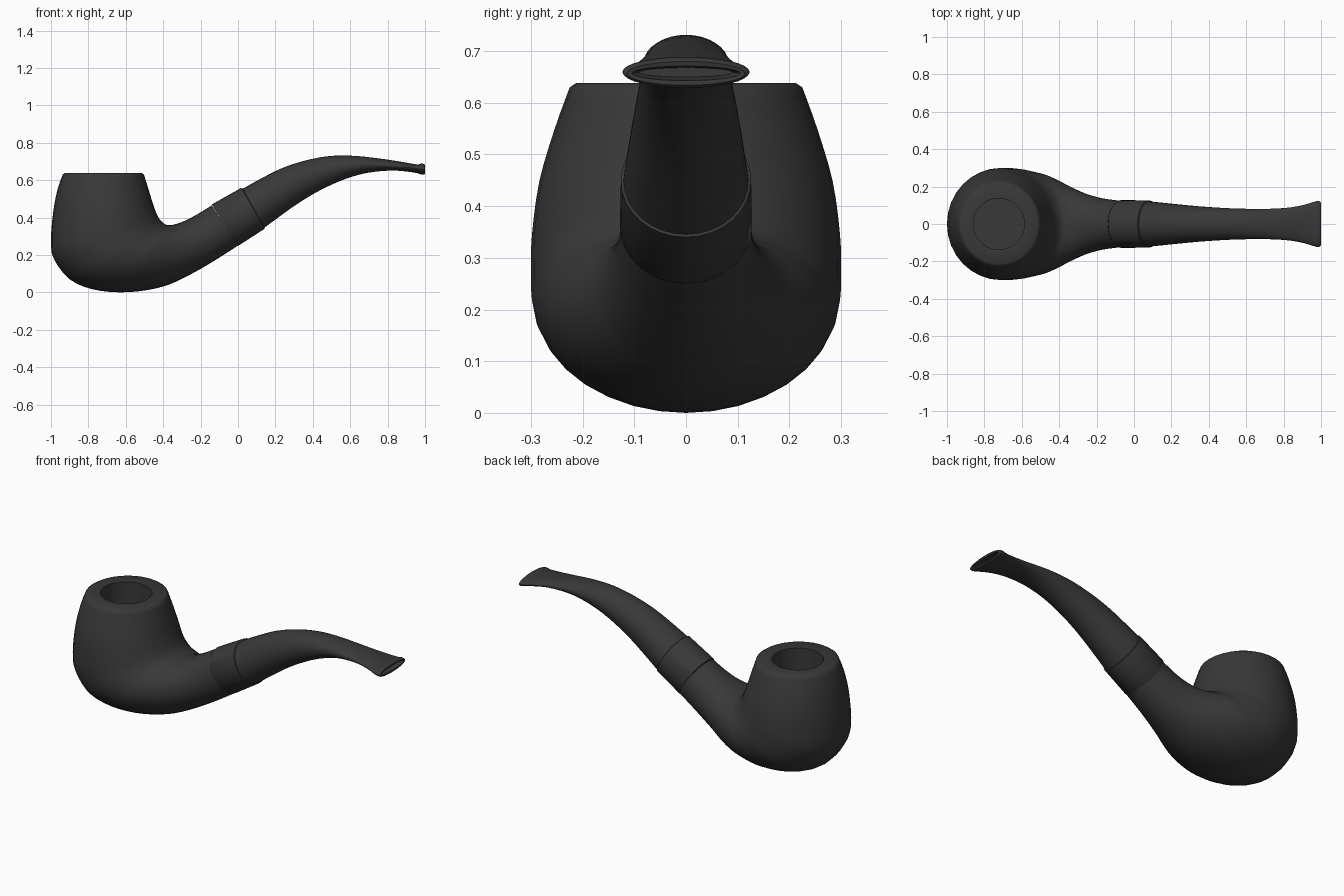
import bpy, bmesh, math
from mathutils import Vector

SEGS = 32
mat = bpy.data.materials.new("dark_grey")
mat.diffuse_color = (0.04, 0.04, 0.04, 1)


def smooth(rows, steps=3):
    """Catmull-Rom interpolation of section rows."""
    out = []
    for i in range(len(rows) - 1):
        p0, p1, p2, p3 = (Vector(rows[max(0, min(len(rows) - 1, i + k))]) for k in (-1, 0, 1, 2))
        for s in range(steps):
            t = s / steps
            out.append(0.5 * (2 * p1 + (p2 - p0) * t + (2 * p0 - 5 * p1 + 4 * p2 - p3) * t * t
                              + (3 * p1 - p0 - 3 * p2 + p3) * t ** 3))
    return out + [Vector(rows[-1])]


def loft(name, rows):
    """Elliptical rings; row = outer x, outer z, inner x, inner z, half width in y."""
    bm = bmesh.new()
    rings = []
    for ax, az, bx, bz, w in rows:
        a, b = Vector((ax, 0, az)), Vector((bx, 0, bz))
        c, u = (a + b) / 2, (b - a) / 2
        rings.append([bm.verts.new(c + u * math.cos(t) + Vector((0, w * math.sin(t), 0)))
                      for t in (2 * math.pi * i / SEGS for i in range(SEGS))])
    for r, q in zip(rings, rings[1:]):
        for i in range(SEGS):
            j = (i + 1) % SEGS
            bm.faces.new((r[i], r[j], q[j], q[i]))
    bm.faces.new(rings[0])
    bm.faces.new(rings[-1])
    bmesh.ops.recalc_face_normals(bm, faces=bm.faces)
    me = bpy.data.meshes.new(name)
    bm.to_mesh(me)
    bm.free()
    me.materials.append(mat)
    ob = bpy.data.objects.new(name, me)
    bpy.context.collection.objects.link(ob)
    bpy.ops.object.select_all(action='DESELECT')
    ob.select_set(True)
    bpy.context.view_layer.objects.active = ob
    bpy.ops.object.shade_smooth_by_angle(angle=math.radians(40))
    return ob


# Bowl sweeping round into the shank, with the tobacco chamber inside
chamber = [(-0.86, 0.2, -0.585, 0.2, 0.137), (-0.86, 0.635, -0.585, 0.635, 0.137)]
rim = [(-0.925, 0.638, -0.515, 0.638, 0.213)]
bowl = [
    (-0.937, 0.63, -0.503, 0.63, 0.225),
    (-0.965, 0.55, -0.478, 0.55, 0.254),
    (-0.988, 0.43, -0.452, 0.465, 0.284),
    (-1.0, 0.28, -0.43, 0.41, 0.298),
    (-0.985, 0.18, -0.41, 0.38, 0.3),
    (-0.90, 0.07, -0.393, 0.366, 0.298),
    (-0.78, 0.017, -0.38, 0.361, 0.286),
    (-0.63, 0.0, -0.365, 0.36, 0.268),
    (-0.48, 0.013, -0.345, 0.362, 0.235),
    (-0.36, 0.045, -0.31, 0.372, 0.197),
    (-0.25, 0.098, -0.265, 0.392, 0.162),
    (-0.13, 0.167, -0.205, 0.425, 0.137),
    (0.0, 0.25, -0.14, 0.465, 0.124),
]
loft("bowl_and_shank", chamber + rim + smooth(bowl))

# Collar joining shank and stem
loft("collar", [(-0.003, 0.25, -0.138, 0.467, 0.126), (0.003, 0.25, -0.138, 0.471, 0.128),
                (0.142, 0.34, 0.018, 0.559, 0.126), (0.141, 0.345, 0.025, 0.555, 0.121)])

# Curved stem flaring into a flat bit with a shallow slot
stem = [
    (0.139, 0.344, 0.022, 0.552, 0.121),
    (0.22, 0.404, 0.12, 0.607, 0.112),
    (0.32, 0.475, 0.235, 0.664, 0.101),
    (0.43, 0.541, 0.36, 0.705, 0.091),
    (0.54, 0.593, 0.49, 0.729, 0.084),
    (0.65, 0.63, 0.62, 0.73, 0.081),
    (0.75, 0.647, 0.745, 0.717, 0.082),
    (0.84, 0.651, 0.85, 0.702, 0.09),
    (0.91, 0.645, 0.92, 0.69, 0.104),
    (0.955, 0.638, 0.96, 0.684, 0.117),
    (0.978, 0.631, 0.98, 0.689, 0.123),
    (0.993, 0.629, 0.995, 0.686, 0.121),
]
slot = [(0.999, 0.634, 1.0, 0.68, 0.114), (0.998, 0.643, 0.998, 0.671, 0.105),
        (0.96, 0.65, 0.96, 0.668, 0.09)]
loft("stem", smooth(stem) + slot)
